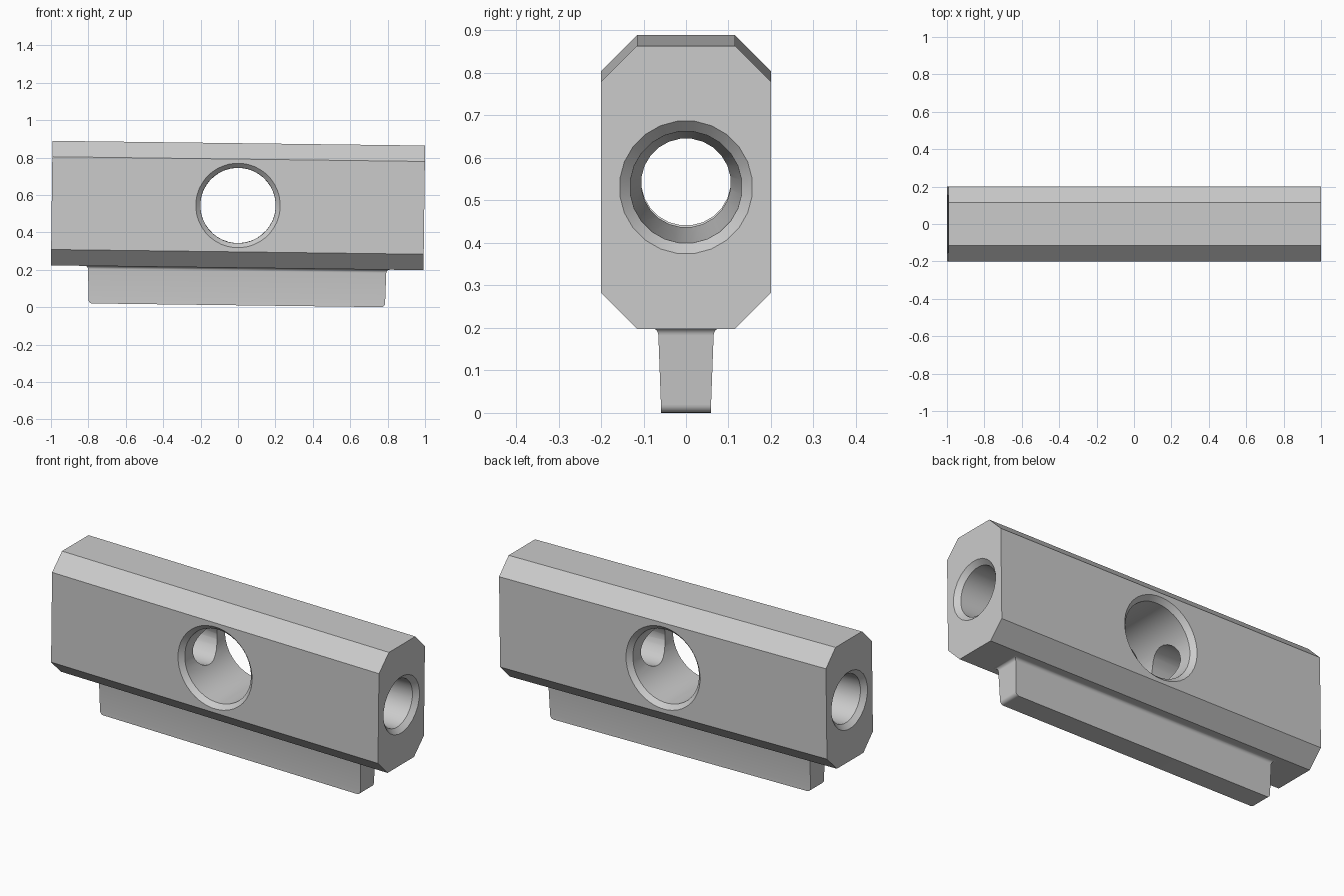
import bpy, bmesh, math
from mathutils import Matrix

if "Cube" in bpy.data.objects:
    bpy.data.objects.remove(bpy.data.objects["Cube"])

L, W, H = 0.996, 0.2, 0.333      # body half sizes
TILT = Matrix.Translation((0, 0, 0.5435)) @ Matrix.Rotation(0.0127, 4, 'Y')


def loft(name, rings):
    """Closed solid through rings of equal vertex count, capped at both ends."""
    bm = bmesh.new()
    vs = [[bm.verts.new(p) for p in ring] for ring in rings]
    n = len(vs[0])
    for a, b in zip(vs, vs[1:]):
        for i in range(n):
            bm.faces.new((a[i], a[(i + 1) % n], b[(i + 1) % n], b[i]))
    bm.faces.new(vs[0])
    bm.faces.new(vs[-1])
    bmesh.ops.recalc_face_normals(bm, faces=bm.faces[:])
    me = bpy.data.meshes.new(name)
    bm.to_mesh(me)
    bm.free()
    ob = bpy.data.objects.new(name, me)
    bpy.context.collection.objects.link(ob)
    return ob


def drill(name, half, axis, n):
    """Round cutter, mirrored about its middle; half = (distance, radius) from centre out."""
    prof = [(-d, r) for d, r in reversed(half)] + half
    rings = []
    for d, r in prof:
        ring = []
        for i in range(n):
            a = 2 * math.pi * (i + 0.5) / n
            u, v = r * math.cos(a), r * math.sin(a)
            ring.append((d, u, v) if axis == 'X' else (u, d, v))
        rings.append(ring)
    ob = loft(name, rings)
    ob.hide_render = True
    return ob


def smooth(ob, deg):
    bpy.ops.object.select_all(action='DESELECT')
    ob.select_set(True)
    bpy.context.view_layer.objects.active = ob
    bpy.ops.object.shade_smooth_by_angle(angle=math.radians(deg))


# Body: chamfered block
c = 0.085
section = [(W, H - c), (W - c, H), (c - W, H), (-W, H - c),
           (-W, c - H), (c - W, -H), (W - c, -H), (W, c - H)]
body = loft("body", [[(x, y, z) for y, z in section] for x in (-L, L)])

# Tapered end bores and the wide cross hole, all with chamfered rims
cutters = [
    drill("end_bore_cutter", [(0.15, 0.104), (L - 0.025, 0.132), (L + 0.025, 0.182)], 'X', 24),
    drill("cross_hole_cutter", [(0.05, 0.201), (W - 0.025, 0.202), (W + 0.025, 0.25)], 'Y', 40),
]
bpy.context.view_layer.objects.active = body
for cut in cutters:
    m = body.modifiers.new(cut.name, 'BOOLEAN')
    m.operation, m.solver, m.object = 'DIFFERENCE', 'EXACT', cut
    bpy.ops.object.modifier_apply(modifier=m.name)
    bpy.data.objects.remove(cut)

# Keel: drafted tongue, rounded lower ends, filleted into the body
bot, rb, rf = -0.5335, 0.02, 0.018
levels = []
for i in range(6):
    a = math.pi / 2 * i / 5
    levels.append((bot + rb * (1 - math.cos(a)), 0.793 - rb * (1 - math.sin(a)), 0.059))
for i in range(6):
    a = math.pi / 2 * i / 5
    off = rf * (1 - math.cos(a))
    levels.append((-H - rf + rf * math.sin(a), 0.797 + off, 0.065 + off))
z, hx, hy = levels[-1]
levels.append((z + 0.01, hx, hy))
keel = loft("keel", [[(hx, hy, z), (-hx, hy, z), (-hx, -hy, z), (hx, -hy, z)]
                     for z, hx, hy in levels])

# Shading and the slight tilt of the whole part
for ob in (body, keel):
    ob.data.transform(TILT)
    smooth(ob, 28)
